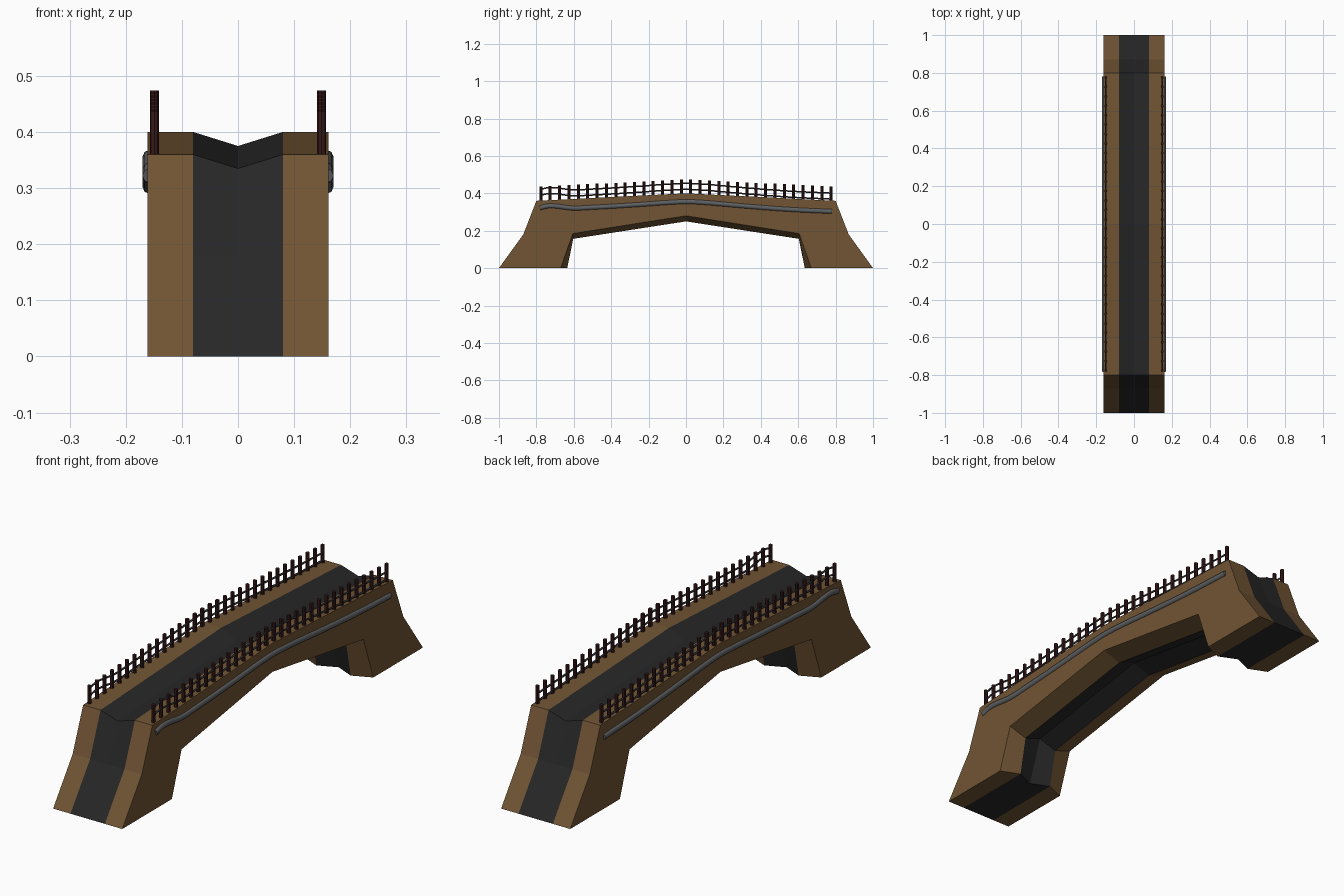
import bpy, bmesh
from mathutils import Vector

if "Cube" in bpy.data.objects:
    bpy.data.objects.remove(bpy.data.objects["Cube"])


def material(name, rgb):
    m = bpy.data.materials.new(name)
    m.diffuse_color = (*rgb, 1)
    m.use_nodes = True
    m.node_tree.nodes["Principled BSDF"].inputs["Base Color"].default_value = m.diffuse_color
    return m


BROWN = material("brown_stone", (0.165, 0.09, 0.034))
ROAD = material("dark_road", (0.02, 0.02, 0.02))
RED = material("dark_red", (0.04, 0.01, 0.01))
IRON = material("dark_iron", (0.03, 0.03, 0.035))
PIPE = material("grey_pipe", (0.11, 0.115, 0.12))


def add_object(name, bm, mats):
    me = bpy.data.meshes.new(name)
    bm.to_mesh(me)
    bm.free()
    for m in mats:
        me.materials.append(m)
    ob = bpy.data.objects.new(name, me)
    bpy.context.collection.objects.link(ob)
    return ob


# Bridge body: half arch outlines (y, z) at outer edge, road edge and centre
HALF = 0.161
sections = [
    (HALF, [(1, 0), (.87, .18), (.80, .36), (0, .40)], [(0, .28), (.605, .185), (.67, 0)]),
    (.08, [(1, 0), (.87, .18), (.80, .36), (0, .40)], [(0, .25), (.603, .157), (.635, 0)]),
    (0, [(1, 0), (.87, .18), (.80, .335), (0, .375)], [(0, .28), (.605, .185), (.67, 0)]),
]


def ring(bm, x, top, low):
    pts = top + [(-y, z) for y, z in top[-2::-1]]
    under = [(-y, z) for y, z in low[::-1]] + low[1:]
    return [bm.verts.new((x, y, z)) for y, z in pts + under]


bm = bmesh.new()
rows = sections + [(-x, t, l) for x, t, l in sections[1::-1]]
rings = [ring(bm, *r) for r in rows]
n = len(rings[0])
for i in range(4):
    a, b = rings[i], rings[i + 1]
    for j in range(n):
        k = (j + 1) % n
        f = bm.faces.new((a[j], a[k], b[k], b[j]))
        f.material_index = 1 if i in (1, 2) else 0
for r in (rings[0], rings[-1]):
    bm.faces.new(r)
bmesh.ops.recalc_face_normals(bm, faces=bm.faces)
add_object("bridge_body", bm, [BROWN, ROAD])


# Railing posts following the deck
bm = bmesh.new()
COUNT = 32
for side in (-1, 1):
    for i in range(COUNT):
        y = -0.776 + 1.552 * i / (COUNT - 1)
        deck = 0.40 - 0.05 * abs(y)
        made = bmesh.ops.create_cone(bm, cap_ends=True, segments=8, radius1=.008,
                                     radius2=.008, depth=.095)
        bmesh.ops.translate(bm, verts=made["verts"],
                            vec=Vector((side * .149, y, deck + .0275)))
add_object("railing_posts", bm, [RED])


# Wavy rails and pipes swept along one shared path
PATH = [(-.78, .322), (-.74, .332), (-.70, .332), (-.61, .321), (-.5, .325), (-.25, .340),
        (-.08, .352), (0, .355), (.08, .352), (.30, .333), (.55, .314), (.78, .303)]


def sweep(name, x, lift, radius, mat):
    cu = bpy.data.curves.new(name, 'CURVE')
    cu.dimensions = '3D'
    cu.bevel_depth = radius
    cu.bevel_resolution = 2
    cu.use_fill_caps = True
    sp = cu.splines.new('BEZIER')
    sp.bezier_points.add(len(PATH) - 1)
    for p, (y, z) in zip(sp.bezier_points, PATH):
        p.co = (x, y, z + lift)
        p.handle_left_type = p.handle_right_type = 'AUTO'
    sp.resolution_u = 4
    cu.materials.append(mat)
    ob = bpy.data.objects.new(name, cu)
    bpy.context.collection.objects.link(ob)


for side, tag in ((-1, "left"), (1, "right")):
    sweep("side_pipe_" + tag, side * .157, 0, .0135, PIPE)
    sweep("upper_rail_" + tag, side * .150, .098, .004, IRON)
    sweep("lower_rail_" + tag, side * .150, .066, .004, IRON)
